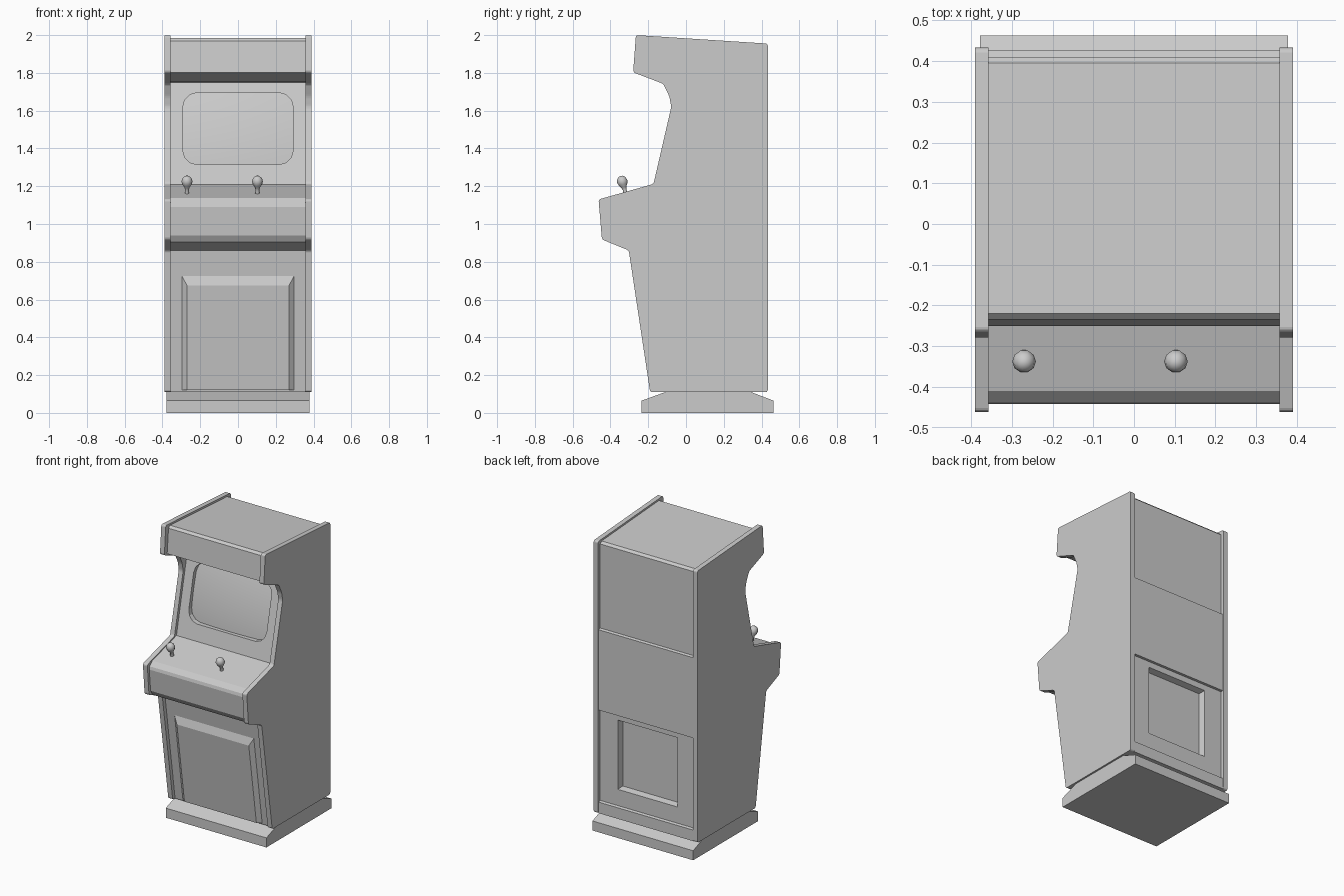
import bpy, bmesh, math
from mathutils import Vector, Matrix

cube = bpy.data.objects.get("Cube")
if cube:
    bpy.data.objects.remove(cube, do_unlink=True)

grey = bpy.data.materials.new("plain grey")
grey.use_nodes = True
grey.diffuse_color = (0.6, 0.6, 0.6, 1)
grey.node_tree.nodes["Principled BSDF"].inputs["Base Color"].default_value = (0.6, 0.6, 0.6, 1)


def add_object(name, bm, smooth=False):
    bmesh.ops.recalc_face_normals(bm, faces=bm.faces)
    mesh = bpy.data.meshes.new(name)
    bm.to_mesh(mesh)
    bm.free()
    mesh.materials.append(grey)
    obj = bpy.data.objects.new(name, mesh)
    bpy.context.collection.objects.link(obj)
    if smooth:
        bpy.ops.object.select_all(action='DESELECT')
        obj.select_set(True)
        bpy.context.view_layer.objects.active = obj
        bpy.ops.object.shade_smooth_by_angle(angle=math.radians(50))
    return obj


def extrude_profile(name, points, x0, x1, rounding=0.0):
    """Extrude a (y, z) outline along x, optionally rounding its corners."""
    bm = bmesh.new()
    face = bm.faces.new([bm.verts.new((x0, y, z)) for y, z in points])
    if rounding:
        bmesh.ops.bevel(bm, geom=bm.verts[:], offset=rounding, segments=3,
                        profile=0.5, affect='VERTICES', clamp_overlap=True)
    bm.faces.ensure_lookup_table()
    result = bmesh.ops.extrude_face_region(bm, geom=[bm.faces[0]])
    moved = [g for g in result["geom"] if isinstance(g, bmesh.types.BMVert)]
    bmesh.ops.translate(bm, verts=moved, vec=(x1 - x0, 0, 0))
    return add_object(name, bm)


def hull(name, points):
    bm = bmesh.new()
    for p in points:
        bm.verts.new(p)
    bmesh.ops.convex_hull(bm, input=bm.verts[:])
    bmesh.ops.dissolve_limit(bm, angle_limit=0.01, verts=bm.verts[:], edges=bm.edges[:])
    return add_object(name, bm)


def cut(target, cutter):
    """Subtract the cutter from the target and remove the cutter."""
    mod = target.modifiers.new("cut", 'BOOLEAN')
    mod.operation, mod.solver, mod.object = 'DIFFERENCE', 'EXACT', cutter
    bpy.context.view_layer.update()
    graph = bpy.context.evaluated_depsgraph_get()
    mesh = bpy.data.meshes.new_from_object(target.evaluated_get(graph))
    target.modifiers.clear()
    target.data = mesh
    bpy.data.objects.remove(cutter, do_unlink=True)


# Plinth
extrude_profile("plinth", [(-0.235, 0), (0.463, 0), (0.463, 0.065), (0.345, 0.11),
                           (-0.11, 0.11), (-0.235, 0.065)], -0.378, 0.378)

# Side panels
side = [(-0.19, 0.11), (0.433, 0.11), (0.433, 1.955), (-0.265, 2.0), (-0.28, 1.803),
        (-0.12, 1.742), (-0.088, 1.675), (-0.078, 1.62), (-0.172, 1.212),
        (-0.463, 1.13), (-0.445, 0.918), (-0.303, 0.86)]
for name, s in (("left_side_panel", 1), ("right_side_panel", -1)):
    extrude_profile(name, side, s * 0.357, s * 0.39, 0.012)

# Cabinet body between the side panels, with a raised middle band at the back
body = extrude_profile("cabinet_body", [
    (-0.165, 0.11), (-0.275, 0.86), (-0.405, 0.905), (-0.427, 0.94), (-0.442, 1.09),
    (-0.437, 1.11), (-0.41, 1.138), (-0.15, 1.21), (-0.03, 1.75), (-0.1, 1.752),
    (-0.25, 1.803), (-0.235, 1.97), (-0.22, 1.985), (0.395, 1.945), (0.41, 1.93),
    (0.41, 1.36), (0.428, 1.355), (0.428, 0.81), (0.41, 0.81), (0.41, 0.19),
    (0.428, 0.185), (0.428, 0.11)], -0.358, 0.358)

# Screen opening, a rounded rectangle sunk into the sloping monitor face
lean = 0.12 / 0.54


def monitor_y(z):
    return -0.15 + lean * (z - 1.21)


bm = bmesh.new()
centre_z, half_w, half_h, r = 1.505, 0.292, 0.19, 0.075
ring = []
for quarter, (sx, sz) in enumerate([(1, 1), (-1, 1), (-1, -1), (1, -1)]):
    for i in range(4):
        a = math.radians(90 * quarter + 30 * i)
        ring.append((sx * (half_w - r) + r * math.cos(a),
                     centre_z + sz * (half_h - r) + r * math.sin(a)))
front = [bm.verts.new((x, monitor_y(z) - 0.05, z)) for x, z in ring]
back = [bm.verts.new((x, monitor_y(z) + 0.05, z)) for x, z in ring]
bm.faces.new(front)
bm.faces.new(back)
for i in range(len(ring)):
    j = (i + 1) % len(ring)
    bm.faces.new((front[i], front[j], back[j], back[i]))
cut(body, add_object("screen_cutter", bm))

# Curved screen glass, its border hidden inside the body
bm = bmesh.new()
bmesh.ops.create_grid(bm, x_segments=16, y_segments=12, size=1)
for v in bm.verts:
    u, w = v.co.x, v.co.y
    z = centre_z + w * (half_h + 0.01)
    v.co = (u * (half_w + 0.01), monitor_y(z) + 0.012 + 0.014 * (u * u + w * w), z)
add_object("screen", bm, True)

# Recessed service hatch in the lower back
hatch = [(sx * w, y, z) for w, y, z0, z1 in ((0.235, 0.45, 0.29, 0.78), (0.215, 0.37, 0.31, 0.76))
         for sx in (-1, 1) for z in (z0, z1)]
cut(body, hull("hatch_cutter", hatch))


# Raised front door with bevelled top and sides
def lower_y(z):
    return -0.165 - (0.11 / 0.75) * (z - 0.11)


door = [(x, lower_y(z) - out, z) for w, out, top in ((0.3, -0.002, 0.73), (0.27, 0.022, 0.675))
        for x in (-w, w) for z in (0.12, top)]
hull("front_door", door)

# Joysticks, pear-shaped knobs standing square to the control panel
knob = [(0.012, 0), (0.01, 0.02), (0.014, 0.033), (0.025, 0.05), (0.029, 0.066),
        (0.024, 0.083), (0.012, 0.094), (0, 0.096)]
for name, x in (("right_joystick", -0.27), ("left_joystick", 0.103)):
    bm = bmesh.new()
    verts = [bm.verts.new((rad, 0, h)) for rad, h in knob]
    edges = [bm.edges.new(pair) for pair in zip(verts, verts[1:])]
    bmesh.ops.spin(bm, geom=verts + edges, axis=(0, 0, 1), cent=(0, 0, 0),
                   steps=10, angle=2 * math.pi)
    bmesh.ops.remove_doubles(bm, verts=bm.verts[:], dist=0.0005)
    bm.transform(Matrix.Translation((x, -0.32, 1.162)) @ Matrix.Rotation(0.27, 4, 'X'))
    add_object(name, bm, True)
